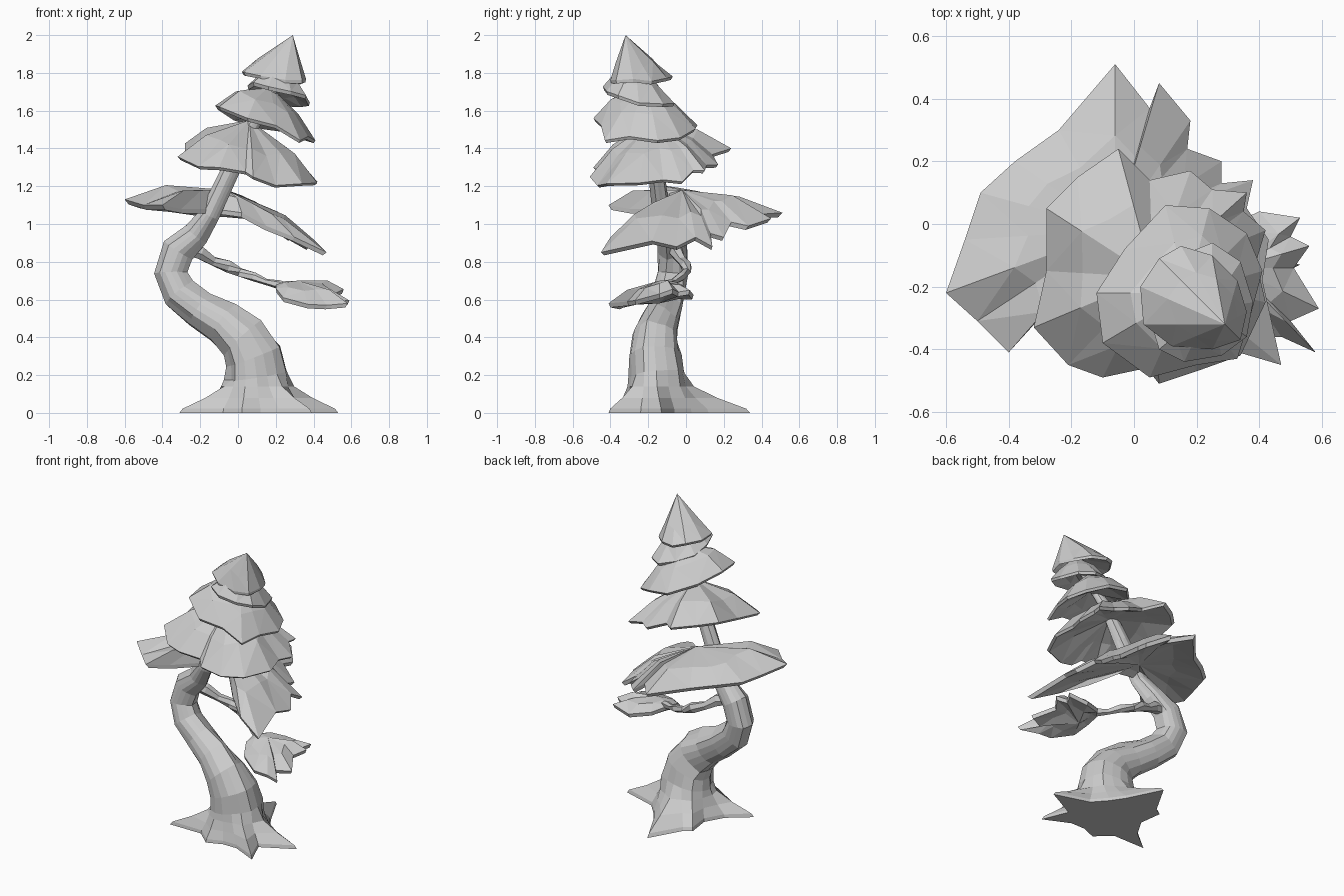
import bpy, bmesh, math, random
from mathutils import Vector

if "Cube" in bpy.data.objects:
    bpy.data.objects.remove(bpy.data.objects["Cube"])

random.seed(4)


def jit(a):
    return random.uniform(-a, a)


def finish(name, bm):
    bmesh.ops.recalc_face_normals(bm, faces=bm.faces)
    me = bpy.data.meshes.new(name)
    bm.to_mesh(me)
    bm.free()
    ob = bpy.data.objects.new(name, me)
    bpy.context.collection.objects.link(ob)
    return ob


def loft(name, rings):
    """Skin a list of equal-length point rings and cap both ends."""
    bm = bmesh.new()
    vs = [[bm.verts.new(p) for p in r] for r in rings]
    n = len(vs[0])
    for a, b in zip(vs, vs[1:]):
        for i in range(n):
            j = (i + 1) % n
            bm.faces.new((a[i], a[j], b[j], b[i]))
    bm.faces.new(vs[0])
    bm.faces.new(vs[-1])
    return finish(name, bm)


def sweep(path, sides, rough):
    """Rings of a tapered tube; path = (x, y, z, radius)."""
    pts = [Vector(p[:3]) for p in path]
    flute = [1 + jit(rough) for _ in range(sides)]
    rings = []
    for k, p in enumerate(pts):
        t = (pts[min(k + 1, len(pts) - 1)] - pts[max(k - 1, 0)]).normalized()
        ref = Vector((1, 0, 0)) if abs(t.x) < 0.97 else Vector((0, 0, 1))
        u = (ref - t * ref.dot(t)).normalized()
        v = t.cross(u)
        ring = []
        for i in range(sides):
            a = 2 * math.pi * i / sides
            r = path[k][3] * flute[i] * (1 + jit(rough * 0.5))
            ring.append(p + u * math.cos(a) * r + v * math.sin(a) * r)
        rings.append(ring)
    return rings


def canopy(name, apex, rim, under, bulge=0.035, lip=0.02, shoulder=0.62):
    """Faceted foliage layer: apex, bulged shoulder, ragged rim, hollow underside."""
    bm = bmesh.new()
    apex = Vector(apex)
    low = Vector((apex.x, apex.y, under))
    rim = [Vector(p) for p in rim]
    layers = []
    for f, top in ((shoulder, True), (1, True), (1, False), (0.55, False)):
        ring = []
        for p in rim:
            c = apex if top else low
            q = c.lerp(p, f + (jit(0.06) if f < 1 else 0))
            if f < 1:
                q.z += (bulge if top else 0) + jit(0.012)
            elif not top:
                q = q.lerp(low, 0.04)
                q.z -= lip
            ring.append(bm.verts.new(q))
        layers.append(ring)
    n = len(rim)
    va, vb = bm.verts.new(apex), bm.verts.new(low)
    for i in range(n):
        j = (i + 1) % n
        bm.faces.new((va, layers[0][i], layers[0][j]))
        bm.faces.new((vb, layers[3][i], layers[3][j]))
        for a, b in zip(layers, layers[1:]):
            bm.faces.new((a[i], a[j], b[j], b[i]))
    bmesh.ops.triangulate(bm, faces=bm.faces[:])
    return finish(name, bm)


def tilted(outline, z0, cx, cy, sx, sy, rough):
    """Lift a flat outline onto a tilted plane with a ragged edge."""
    return [(x, y, z0 + sx * (x - cx) + sy * (y - cy) + jit(rough)) for x, y in outline]


# Trunk: flared roots on the ground blended into one twisting stem
toes = [(.53, -.13), (.30, -.06), (.22, .03), (.16, .12), (.05, .34), (-.07, .13),
        (-.12, .10), (-.10, -.05), (-.17, -.17), (-.31, -.28), (-.08, -.28),
        (.02, -.37), (.12, -.33), (.22, -.33), (.39, -.41), (.32, -.24)]
stem = sweep([(.10, -.155, .20, .162), (.085, -.165, .30, .15), (.025, -.165, .395, .13),
              (-.08, -.14, .475, .108), (-.20, -.11, .55, .095), (-.31, -.09, .635, .092),
              (-.355, -.07, .74, .087), (-.315, -.07, .86, .083), (-.22, -.09, .95, .065),
              (-.15, -.13, 1.05, .05), (-.03, -.16, 1.30, .045), (.07, -.18, 1.5, .035),
              (.21, -.25, 1.75, .02)], 16, 0.10)
ground = [Vector((x, y, 0)) for x, y in toes]
flare = [ground]
for f, z in ((0.06, .022), (0.5, .08), (0.85, .14)):
    ring = []
    for g, s in zip(ground, stem[0]):
        q = g.lerp(s, f)
        q.z = z
        ring.append(q)
    flare.append(ring)
loft("trunk", flare + stem)

# Thin low branch
loft("low_branch", sweep([(-.30, -.07, .87, .035), (-.20, -.05, .845, .036), (-.13, -.02, .80, .024),
                          (-.05, .0, .775, .03), (.01, .0, .745, .022), (.09, -.03, .72, .025),
                          (.15, -.07, .695, .018), (.22, -.11, .68, .026), (.32, -.15, .65, .02)],
                         6, 0.2))

# Small foliage pad at the branch tip
canopy("branch_foliage", (.32, -.14, .70),
       [(.20, -.11, .68), (.27, -.02, .65), (.40, .04, .625), (.53, .02, .65), (.50, -.04, .64),
        (.56, -.07, .655), (.51, -.14, .63), (.59, -.27, .595), (.50, -.31, .59), (.58, -.41, .58),
        (.47, -.36, .57), (.37, -.36, .575), (.24, -.28, .61), (.20, -.20, .66)],
       .58, 0.02, 0.022)

# Wide crescent layer wrapping behind the trunk
canopy("crescent_foliage", (-.06, -.02, 1.18),
       [(-.40, -.41, 1.10), (-.50, -.31, 1.10), (-.60, -.22, 1.13), (-.54, -.05, 1.11),
        (-.49, .10, 1.10), (-.38, .20, 1.09), (-.24, .30, 1.07), (-.06, .51, 1.06),
        (.05, .37, 1.05), (.08, .45, 1.03), (.18, .33, .99), (.17, .24, 1.01),
        (.28, .20, .93), (.28, .13, .95), (.38, .14, .88), (.36, .05, .93),
        (.43, -.05, .88), (.41, -.18, .91), (.47, -.45, .85), (.30, -.40, .93),
        (.15, -.27, .99), (.02, -.13, 1.06), (-.13, -.13, 1.08), (-.30, -.30, 1.08)],
       1.08, 0.045, 0.025)

# Four stacked tiers of the crown, bottom to top
canopy("crown_tier_1", (.06, -.17, 1.55), tilted(
    [(-.05, .24), (-.18, .15), (-.28, .05), (-.28, -.15), (-.32, -.33), (-.21, -.45),
     (-.10, -.49), (.04, -.46), (.08, -.51), (.20, -.47), (.34, -.42), (.42, -.25),
     (.39, -.12), (.42, -.02), (.35, .04), (.36, .10), (.25, .11), (.18, .17), (.05, .14)],
    1.31, .05, -.15, -.24, .17, .02), 1.42)
canopy("crown_tier_2", (.17, -.22, 1.73), tilted(
    [(.10, .06), (-.03, -.08), (-.12, -.22), (-.10, -.38), (.05, -.49), (.20, -.45),
     (.33, -.43), (.37, -.30), (.41, -.15), (.36, -.03), (.24, .05)],
    1.52, .15, -.2, -.33, 0, .02), 1.59)
canopy("crown_tier_3", (.24, -.27, 1.84), tilted(
    [(.05, -.30), (.06, -.18), (.15, -.10), (.25, -.06), (.34, -.12), (.38, -.25),
     (.36, -.36), (.28, -.42), (.16, -.44), (.08, -.40)],
    1.685, .21, -.25, -.25, -.2, .012), 1.72, 0.02)
canopy("crown_tier_4", (.29, -.32, 2.0), tilted(
    [(.02, -.20), (.03, -.32), (.12, -.39), (.25, -.40), (.34, -.37), (.36, -.28),
     (.33, -.18), (.25, -.10), (.15, -.07), (.08, -.11)],
    1.78, .2, -.24, -.13, 0, .012), 1.83, 0.0)
